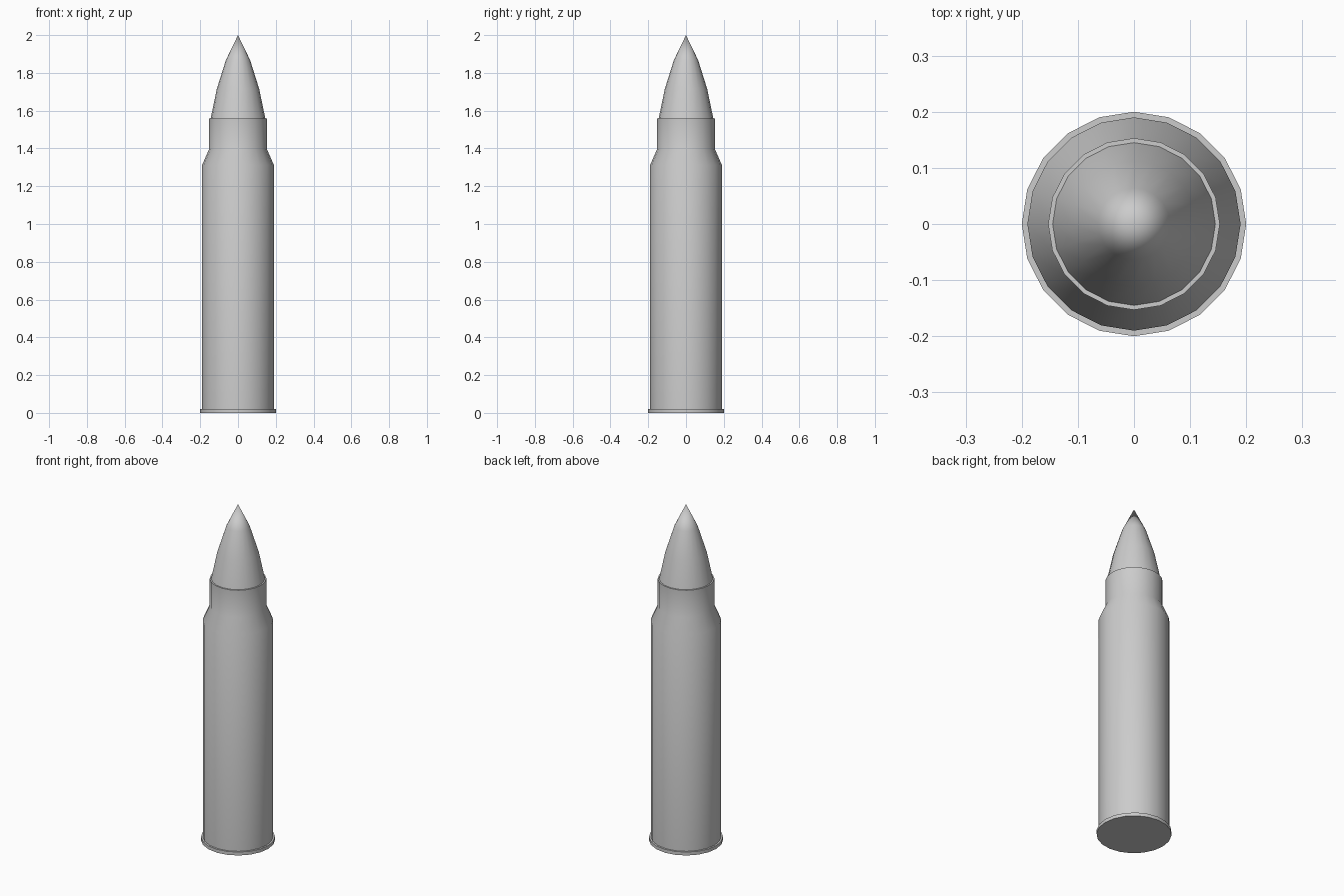
import bpy, bmesh, math

if "Cube" in bpy.data.objects:
    bpy.data.objects.remove(bpy.data.objects["Cube"])

SIDES = 20


def lathe(name, profile):
    """Revolve (radius, z) points around z; radius 0 closes to a point, other ends are capped."""
    bm = bmesh.new()
    rings = []
    for r, z in profile:
        if r == 0:
            rings.append([bm.verts.new((0, 0, z))])
        else:
            rings.append([bm.verts.new((r * math.cos(a), r * math.sin(a), z))
                          for a in (2 * math.pi * i / SIDES for i in range(SIDES))])
    for lo, hi in zip(rings, rings[1:]):
        for i in range(SIDES):
            j = (i + 1) % SIDES
            if len(hi) == 1:
                bm.faces.new((lo[i], lo[j], hi[0]))
            else:
                bm.faces.new((lo[i], lo[j], hi[j], hi[i]))
    bm.faces.new(rings[0][::-1])
    if len(rings[-1]) > 1:
        bm.faces.new(rings[-1])
    mesh = bpy.data.meshes.new(name)
    bm.to_mesh(mesh)
    bm.free()
    obj = bpy.data.objects.new(name, mesh)
    bpy.context.collection.objects.link(obj)
    bpy.ops.object.select_all(action='DESELECT')
    obj.select_set(True)
    bpy.context.view_layer.objects.active = obj
    bpy.ops.object.shade_smooth_by_angle(angle=math.radians(40))
    return obj


# Casing: rim, straight body, shoulder and neck
lathe("casing", [(0.2, 0), (0.2, 0.02), (0.19, 0.02), (0.19, 1.312),
                 (0.153, 1.397), (0.153, 1.558)])

# Pointed tip seated on the neck
lathe("tip", [(0.145, 1.558), (0.112, 1.716), (0.064, 1.868), (0, 2.0)])
